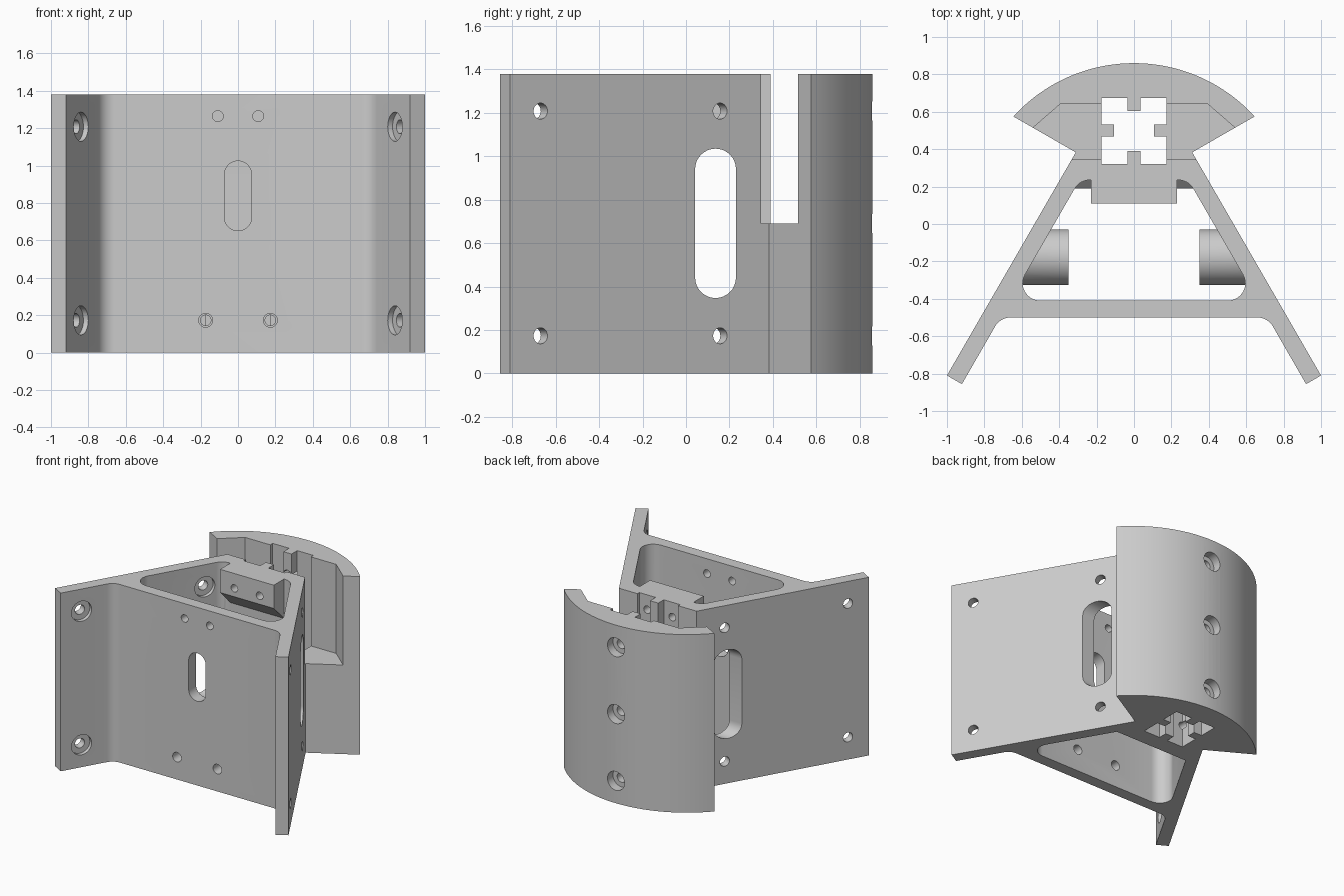
import bpy, bmesh, math
from mathutils import Vector

if "Cube" in bpy.data.objects:
    bpy.data.objects.remove(bpy.data.objects["Cube"])

H = 1.38                 # extrusion height
MID = H / 2
R = 0.093                # common fillet radius
LEG_DIR = Vector((-0.5, 0.866, 0))
LEG_OUT = Vector((0.866, 0.5, 0))

grey = bpy.data.materials.new("light_grey")
grey.use_nodes = True
grey.diffuse_color = (0.6, 0.6, 0.6, 1)
grey.node_tree.nodes["Principled BSDF"].inputs["Base Color"].default_value = (0.6, 0.6, 0.6, 1)


def leg_x(y, inset=0.0):
    """x of the leg's outer face at y, moved inward by inset."""
    return 1 - (y + 0.81) / 1.732 - inset


def make(name, bm):
    bmesh.ops.recalc_face_normals(bm, faces=bm.faces)
    mesh = bpy.data.meshes.new(name)
    bm.to_mesh(mesh)
    bm.free()
    mesh.materials.append(grey)
    ob = bpy.data.objects.new(name, mesh)
    bpy.context.scene.collection.objects.link(ob)
    return ob


def prism(name, pts, lo, hi, axis="z"):
    """Extrude a 2D outline along an axis."""
    place = {"z": lambda a, b, c: (a, b, c),
             "x": lambda a, b, c: (c, a, b),
             "y": lambda a, b, c: (a, c, b)}[axis]
    bm = bmesh.new()
    low = [bm.verts.new(place(p[0], p[1], lo)) for p in pts]
    top = [bm.verts.new(place(p[0], p[1], hi)) for p in pts]
    bm.faces.new(low)
    bm.faces.new(top)
    for i in range(len(pts)):
        j = (i + 1) % len(pts)
        bm.faces.new((low[i], low[j], top[j], top[i]))
    return make(name, bm)


def rod(name, start, end, r, n=32):
    """Cylinder between two points."""
    start, end = Vector(start), Vector(end)
    d = end - start
    mat = d.to_track_quat("Z", "Y").to_matrix().to_4x4()
    mat.translation = (start + end) / 2
    bm = bmesh.new()
    bmesh.ops.create_cone(bm, cap_ends=True, segments=n, radius1=r, radius2=r,
                          depth=d.length, matrix=mat)
    return make(name, bm)


def rounded(pts, steps=8):
    """Fillet every outline point that carries a radius."""
    out = []
    for i, p in enumerate(pts):
        if len(p) < 3:
            out.append(p)
            continue
        c = Vector(p[:2])
        a = (Vector(pts[i - 1][:2]) - c).normalized()
        b = (Vector(pts[(i + 1) % len(pts)][:2]) - c).normalized()
        half = a.angle(b) / 2
        centre = c + (a + b).normalized() * p[2] / math.sin(half)
        u = c + a * p[2] / math.tan(half) - centre
        w = c + b * p[2] / math.tan(half) - centre
        total = u.angle(w)
        for k in range(steps + 1):
            t = k / steps
            v = (u * math.sin((1 - t) * total) + w * math.sin(t * total)) / math.sin(total)
            out.append(tuple(centre + v))
    return out


def mirrored(half):
    """Complete a right-hand outline with its left-hand mirror."""
    return half + [(-p[0],) + tuple(p[1:]) for p in reversed(half)]


def stadium(a0, a1, b0, b1):
    r = (a1 - a0) / 2 * 0.999
    return rounded([(a0, b0, r), (a1, b0, r), (a1, b1, r), (a0, b1, r)])


def combine(body, tool, op="DIFFERENCE"):
    mod = body.modifiers.new("join", "BOOLEAN")
    mod.operation = op
    mod.solver = "EXACT"
    mod.object = tool
    bpy.context.view_layer.objects.active = body
    bpy.ops.object.modifier_apply(modifier=mod.name)
    bpy.data.objects.remove(tool)


# Body: splayed legs, crossbar and fan-shaped head
arc_c, arc_r = -0.012, 0.872
arc_end = math.atan2(0.645, 0.587)
arc = [(arc_r * math.sin(arc_end * (1 - k / 20)), arc_c + arc_r * math.cos(arc_end * (1 - k / 20)))
       for k in range(20)]
half = [(leg_x(-0.5, 0.106), -0.5, R), (0.92, -0.856), (1, -0.81), (leg_x(0.383), 0.383)] + arc
outline = half + [(0, arc_c + arc_r)] + [(-p[0],) + tuple(p[1:]) for p in reversed(half)]
body = prism("mounting_bracket", rounded(outline), 0, H)

# Triangular cavity
cavity = mirrored([(leg_x(-0.41, 0.106), -0.41, R), (leg_x(0.235, 0.106), 0.235, R)])
combine(body, prism("cavity_cutter", rounded(cavity), -0.1, H + 0.1))

# Screw blocks on the cavity's rear wall
combine(body, prism("upper_block", [(0.11, H), (0.11, 1.2), (0.27, 1.04), (0.27, H)],
                    -0.23, 0.23, "x"), "UNION")
combine(body, prism("lower_block", [(0.19, 0), (0.27, 0), (0.27, 0.4), (0.19, 0.32)],
                    -0.33, 0.33, "x"), "UNION")

# Round bosses on the inner leg faces
for s in (-1, 1):
    boss = rod("inner_boss", (0, -0.178, MID), (s, -0.178, MID), 0.148, 48)
    for v in boss.data.vertices:
        v.co.x = s * (leg_x(v.co.y, 0.05) if abs(v.co.x) > 0.5 else 0.35)
    combine(body, boss, "UNION")

# Gap behind the upper body, sparing the rail keys
gap = mirrored([(0.035, 0.39), (0.035, 0.345), (0.6, 0.345), (0.6, 0.463),
                (0.54, 0.515), (0.39, 0.645), (0.035, 0.645), (0.035, 0.605)])
combine(body, prism("gap_cutter", gap, MID, H + 0.1))

# Keyed rail channel
channel = mirrored([(0.035, 0.39), (0.035, 0.322), (0.175, 0.322), (0.175, 0.467),
                    (0.107, 0.467), (0.107, 0.533), (0.175, 0.533), (0.175, 0.675),
                    (0.035, 0.675), (0.035, 0.605)])
combine(body, prism("channel_cutter", channel, -0.1, H + 0.1))

# Long slots through the legs and the crossbar
combine(body, prism("leg_slot_cutter", stadium(0.042, 0.23, 0.347, 1.035), -1.2, 1.2, "x"))
combine(body, prism("front_slot_cutter", stadium(-0.073, 0.073, 0.652, 1.025), -0.6, -0.3, "y"))

# Counterbored holes in the legs
for s in (-1, 1):
    for y in (-0.67, 0.157):
        for z in (0.173, 1.208):
            p = Vector((leg_x(y), y, z))
            for r, near, far in ((0.037, -0.16, 0.05), (0.078, -0.16, -0.062)):
                a, b = p + LEG_OUT * near, p + LEG_OUT * far
                a.x *= s
                b.x *= s
                combine(body, rod("leg_hole_cutter", a, b, r))

# Screw holes through crossbar and rear wall into the channel
for s in (-1, 1):
    combine(body, rod("lower_access_cutter", (s * 0.173, -0.6, 0.173), (s * 0.173, 0, 0.173), 0.037))
    combine(body, rod("lower_screw_cutter", (s * 0.173, 0, 0.173), (s * 0.173, 0.36, 0.173), 0.028))
    combine(body, rod("upper_screw_cutter", (s * 0.108, -0.6, 1.265), (s * 0.108, 0.36, 1.265), 0.029))

# Counterbored holes in the curved back
for z in (0.173, MID, 1.208):
    combine(body, rod("back_hole_cutter", (0, 0.55, z), (0, 1, z), 0.037))
    combine(body, rod("back_bore_cutter", (0, 0.79, z), (0, 1, z), 0.073))

# Smooth the curves, keep the edges sharp
bpy.ops.object.select_all(action="DESELECT")
body.select_set(True)
bpy.context.view_layer.objects.active = body
bpy.ops.object.shade_smooth_by_angle(angle=math.radians(30))
